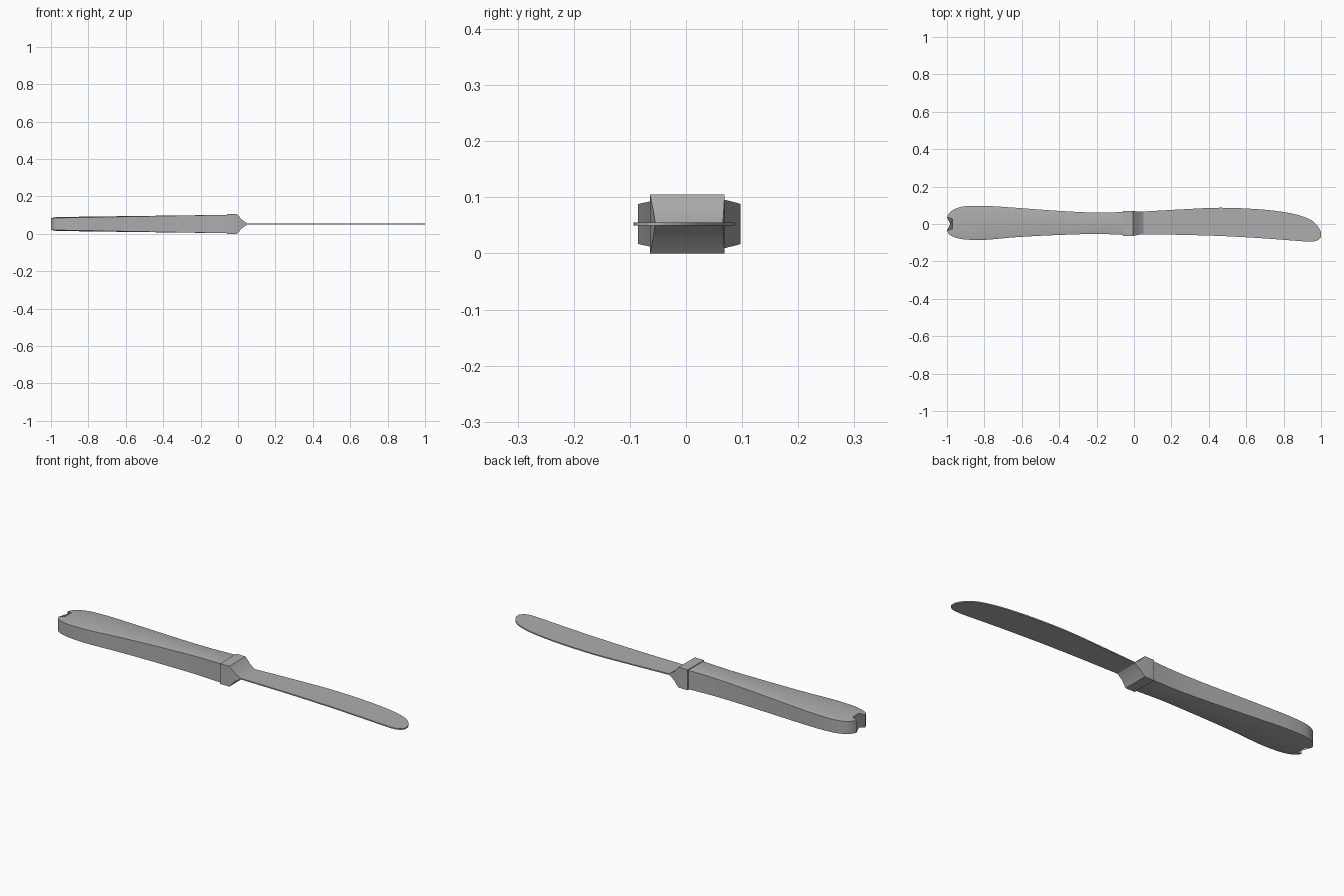
import bpy, bmesh
from mathutils import Vector
from math import radians

cube = bpy.data.objects.get("Cube")
if cube:
    bpy.data.objects.remove(cube, do_unlink=True)

steel = bpy.data.materials.new("brushed_steel_grey")
steel.use_nodes = True
grey = (0.42, 0.42, 0.42, 1)
steel.diffuse_color = grey
steel.node_tree.nodes["Principled BSDF"].inputs["Base Color"].default_value = grey

MID = 0.0525  # height of the knife's centre plane


def smooth_path(points, steps=4):
    """Catmull-Rom curve through the given stations."""
    p = [Vector(q) for q in points]
    p = [p[0]] + p + [p[-1]]
    out = []
    for a, b, c, d in zip(p, p[1:], p[2:], p[3:]):
        for i in range(steps):
            t = i / steps
            out.append(b + (c - a) * t / 2
                       + (2 * a - 5 * b + 4 * c - d) * t * t / 2
                       + (3 * b - a - 3 * c + d) * t ** 3 / 2)
    return out + [p[-1]]


def loft(name, rings):
    """Skin equal-sized closed rings and cap both ends."""
    bm = bmesh.new()
    loops = [[bm.verts.new(v) for v in ring] for ring in rings]
    n = len(loops[0])
    for a, b in zip(loops, loops[1:]):
        for i in range(n):
            j = (i + 1) % n
            bm.faces.new((a[i], a[j], b[j], b[i]))
    bm.faces.new(loops[0][::-1])
    bm.faces.new(loops[-1])
    bmesh.ops.recalc_face_normals(bm, faces=bm.faces)
    mesh = bpy.data.meshes.new(name)
    bm.to_mesh(mesh)
    bm.free()
    mesh.materials.append(steel)
    obj = bpy.data.objects.new(name, mesh)
    bpy.context.collection.objects.link(obj)
    bpy.ops.object.select_all(action='DESELECT')
    obj.select_set(True)
    bpy.context.view_layer.objects.active = obj
    bpy.ops.object.shade_smooth_by_angle(angle=radians(25))
    return obj


# Handle: stations of x, centre y, half width; chamfered rim fades at the collar
stations = smooth_path([
    (-1, 0, 0.036), (-0.985, 0.002, 0.06), (-0.95, 0.005, 0.079),
    (-0.9, 0.006, 0.089), (-0.8, 0.006, 0.091), (-0.65, 0.008, 0.08),
    (-0.5, 0.007, 0.07), (-0.35, 0.005, 0.062), (-0.2, 0.004, 0.057),
    (-0.055, 0.003, 0.061)])
rings = []
for x, y, w in stations:
    fade = (-0.055 - x) / 0.945
    h = 0.049 - 0.012 * fade
    inner = w * (1 - 0.28 * fade)
    shift = 0.03 * fade ** 6
    wall = h - 0.005 * fade
    rings.append([
        (x + shift, y - inner, MID - h), (x + shift, y + inner, MID - h),
        (x, y + w, MID - wall), (x, y + w, MID + wall),
        (x + shift, y + inner, MID + h), (x + shift, y - inner, MID + h),
        (x, y - w, MID + wall), (x, y - w, MID - wall)])
loft("handle", rings)


def box_ring(x, low, high, h):
    return [(x, low, MID - h), (x, high, MID - h),
            (x, high, MID + h), (x, low, MID + h)]


# Collar: square block wedging down to the blade
loft("collar", [box_ring(-0.058, -0.064, 0.069, MID),
                box_ring(-0.005, -0.064, 0.069, MID),
                box_ring(0.022, -0.058, 0.067, 0.022),
                box_ring(0.05, -0.055, 0.066, 0.003)])

# Blade: stations of x, lower edge, upper edge
blade = smooth_path([
    (0.04, -0.055, 0.066), (0.25, -0.058, 0.078), (0.46, -0.064, 0.087),
    (0.65, -0.074, 0.08), (0.78, -0.083, 0.067), (0.87, -0.09, 0.05),
    (0.94, -0.094, 0.025), (0.98, -0.088, -0.008), (1, -0.07, -0.042)])
loft("blade", [box_ring(x, low, high, 0.003) for x, low, high in blade])
